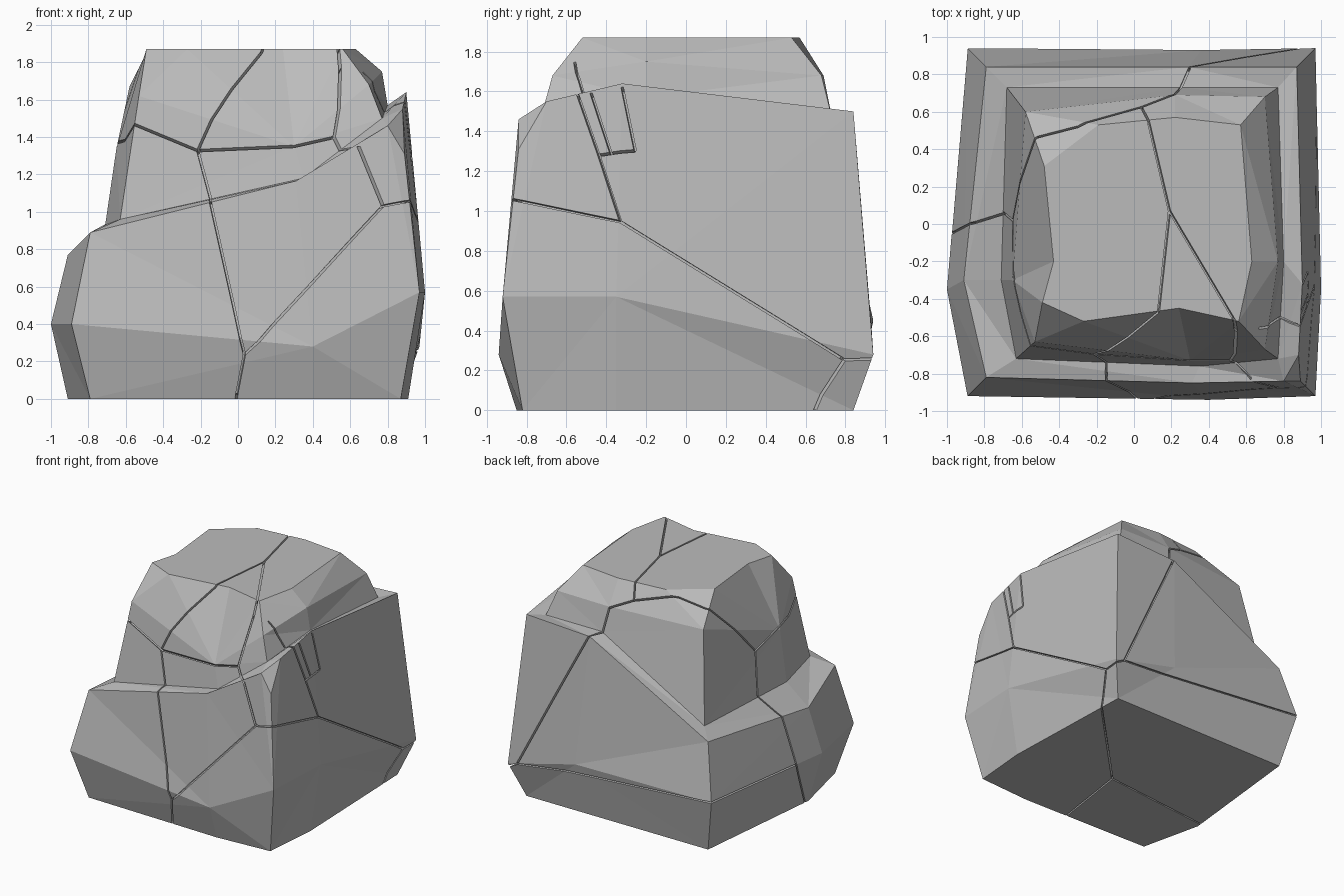
import bpy
import bmesh
from mathutils import Vector
from mathutils.bvhtree import BVHTree

old_cube = bpy.data.objects.get("Cube")
if old_cube:
    bpy.data.objects.remove(old_cube, do_unlink=True)

stone = bpy.data.materials.new("stone grey")
stone.use_nodes = True
stone.diffuse_color = (0.5, 0.5, 0.5, 1)
shader = next(n for n in stone.node_tree.nodes if n.type == 'BSDF_PRINCIPLED')
shader.inputs["Base Color"].default_value = stone.diffuse_color
shader.inputs["Roughness"].default_value = 0.9


def add_object(name, bm):
    mesh = bpy.data.meshes.new(name)
    bm.to_mesh(mesh)
    bm.free()
    mesh.materials.append(stone)
    obj = bpy.data.objects.new(name, mesh)
    bpy.context.scene.collection.objects.link(obj)
    return obj


def loft(name, rings):
    """Join rings of equal length into a closed faceted solid; repeated points merge."""
    bm = bmesh.new()
    made = {}

    def vert(point):
        if point not in made:
            made[point] = bm.verts.new(point)
        return made[point]

    def face(points):
        corners = list(dict.fromkeys(points))
        if len(corners) > 2:
            bm.faces.new([vert(p) for p in corners])

    for low, high in zip(rings, rings[1:]):
        for i in range(len(low)):
            j = (i + 1) % len(low)
            face((low[i], low[j], high[j], high[i]))
    face(rings[0][::-1])
    face(rings[-1])
    bmesh.ops.triangulate(bm, faces=bm.faces[:])
    bmesh.ops.recalc_face_normals(bm, faces=bm.faces[:])
    return add_object(name, bm)


def repeat(points, index, extra):
    """Repeat one point so that its column can split into several above."""
    return points[:index] + [points[index]] * extra + points[index:]


# Columns run front left, front, front right, right, back right, back, back left, left
foot = [(-.79, -.82, 0), (.4, -.85, 0), (.87, -.82, 0), (.91, -.35, 0),
        (.87, .84, 0), (.3, .84, 0), (-.79, .84, 0), (-.91, -.3, 0)]
belly = [(-.89, -.92, .4), (.4, -.94, .28), (.97, -.92, .57), (1, -.35, .57),
         (.97, .94, .28), (.36, .93, .43), (-.89, .94, .45), (-1, -.35, .4)]
shelf = [(-.79, -.82, .89), (.31, -.85, 1.165), (.8, -.84, 1.46), (.89, -.84, 1.31),
         (.88, -.7, 1.55), (.9, -.32, 1.64), (.87, .84, 1.5), (.29, .84, 1.47),
         (-.79, .84, .89), (-.91, -.3, .77)]
ledge = [(-.63, -.72, .96), (.35, -.76, 1.18), (.77, -.72, 1.5), (.8, -.2, 1.57),
         (.77, .73, 1.48), (.26, .73, 1.48), (-.68, .73, .95), (-.71, -.3, .93)]

# The front right corner has a chip, so it owns three columns
chip = (.84, -.77, 1.505)
crown = [p if p != shelf[3] else chip for p in shelf]
lower_rock = loft("lower_rock", [repeat(foot, 2, 2), repeat(belly, 2, 2), shelf,
                                 crown, repeat(ledge, 2, 2)])

# Upper boulder: both left corners split into two columns at the top
waist = [(-.53, -.63, 1.62), (.3, -.73, 1.35), (.7, -.67, 1.68), (.77, -.2, 1.75),
         (.7, .68, 1.68), (.22, .69, 1.68), (-.58, .6, 1.67), (-.65, -.3, 1.34)]
summit = [(-.49, -.42), (-.27, -.52), (.24, -.45), (.56, -.52), (.63, -.2),
          (.57, .53), (.22, .57), (-.19, .53), (-.48, .31), (-.43, -.2)]
sunk = [(x * .98, y * .98, z - .1) for x, y, z in ledge]


def split_left(points):
    return repeat(repeat(points, 6, 1), 0, 1)


upper_rock = loft("upper_rock", [split_left(sunk), split_left(ledge), split_left(waist),
                                 [(x, y, 1.87) for x, y in summit]])
rocks = [lower_rock, upper_rock]

# Crack junctions shared by several cracks
base_front, low_front = (-.01, -.85, 0), (.035, -.93, .23)
mid_front, right_front = (-.22, -.71, 1.34), (.5, -.71, 1.38)
right_edge, top_fork = (.77, -.87, 1.03), (.19, .07, 1.87)
back_top, left_mid = (.04, .64, 1.78), (-.66, .02, 1.3)
left_low, left_foot = (-.98, -.05, .41), (-.9, -.26, 0)
back_low, side_low = (.88, .93, .3), (.96, .8, .25)
side_mid, side_slot = (.94, -.32, .94), (.91, -.43, 1.27)
side_foot, under = (.88, .65, 0), (.09, -.16, 0)

cracks = [
    [base_front, low_front, (-.15, -.84, 1.06), mid_front, (.13, -.48, 1.87), top_fork, back_top],
    [top_fork, (.54, -.52, 1.87), (.57, -.6, 1.81), right_front, right_edge, low_front],
    [mid_front, (.3, -.73, 1.35), right_front],
    [mid_front, (-.56, -.65, 1.47), (-.63, -.5, 1.41), left_mid],
    [left_mid, (-.69, .06, .95), (-.9, 0, .8), left_low, left_foot],
    [left_mid, (-.51, .46, 1.76), (-.3, .52, 1.83), back_top],
    [back_top, (.22, .7, 1.68), (.3, .84, 1.47), back_low, side_low],
    [back_low, (-.89, .94, .45), left_low],
    [right_edge, (.91, -.84, 1.05), side_mid, side_low, side_foot],
    [side_mid, side_slot, (.88, -.54, 1.58), (.67, -.56, 1.75)],
    [side_slot, (.91, -.25, 1.29), (.9, -.32, 1.62)],
    [(.91, -.37, 1.28), (.88, -.47, 1.58)],
    [side_foot, under, left_foot],
    [under, base_front],
]

# Shared surface used to lay the cracks on the stone
skin_points, skin_faces = [], []
for rock in rocks:
    start = len(skin_points)
    skin_points += [v.co.copy() for v in rock.data.vertices]
    skin_faces += [[start + i for i in f.vertices] for f in rock.data.polygons]
skin = BVHTree.FromPolygons(skin_points, skin_faces)
core = Vector((0, 0, .7))


def on_skin(point):
    outward = (point - core).normalized()
    hit = skin.ray_cast(core + outward * 4, -outward)[0]
    return (hit or point), outward


def cut_strip(bm, start, end, steps=9, half_width=.006, depth=.035):
    """Thin blade following the surface from start to end."""
    start, end = Vector(start), Vector(end)
    along = (end - start).normalized()
    sections = []
    for i in range(steps + 1):
        spot, outward = on_skin(start.lerp(end, i / steps))
        side = along.cross(outward).normalized() * half_width
        reach = outward * depth
        sections.append([bm.verts.new(spot + offset) for offset in
                         (side + reach, reach - side, -side - reach, side - reach)])
    for a, b in zip(sections, sections[1:]):
        for i in range(4):
            j = (i + 1) % 4
            bm.faces.new((a[i], a[j], b[j], b[i]))
    bm.faces.new(sections[0][::-1])
    bm.faces.new(sections[-1])


blades = bmesh.new()
for path in cracks:
    for a, b in zip(path, path[1:]):
        cut_strip(blades, a, b)
bmesh.ops.triangulate(blades, faces=blades.faces[:])
bmesh.ops.recalc_face_normals(blades, faces=blades.faces[:])
cutter = add_object("crack_cutter", blades)
cutter.hide_render = True

# Carve the cracks, then drop the cutter
for rock in rocks:
    carve = rock.modifiers.new("cracks", 'BOOLEAN')
    carve.operation = 'DIFFERENCE'
    carve.solver = 'EXACT'
    carve.use_self = True
    carve.object = cutter
    bpy.context.view_layer.update()
    carved = bpy.data.meshes.new_from_object(
        rock.evaluated_get(bpy.context.evaluated_depsgraph_get()))
    rock.modifiers.clear()
    if len(carved.polygons) > len(rock.data.polygons):
        rock.data = carved
    for f in rock.data.polygons:
        f.use_smooth = False
bpy.data.objects.remove(cutter, do_unlink=True)
